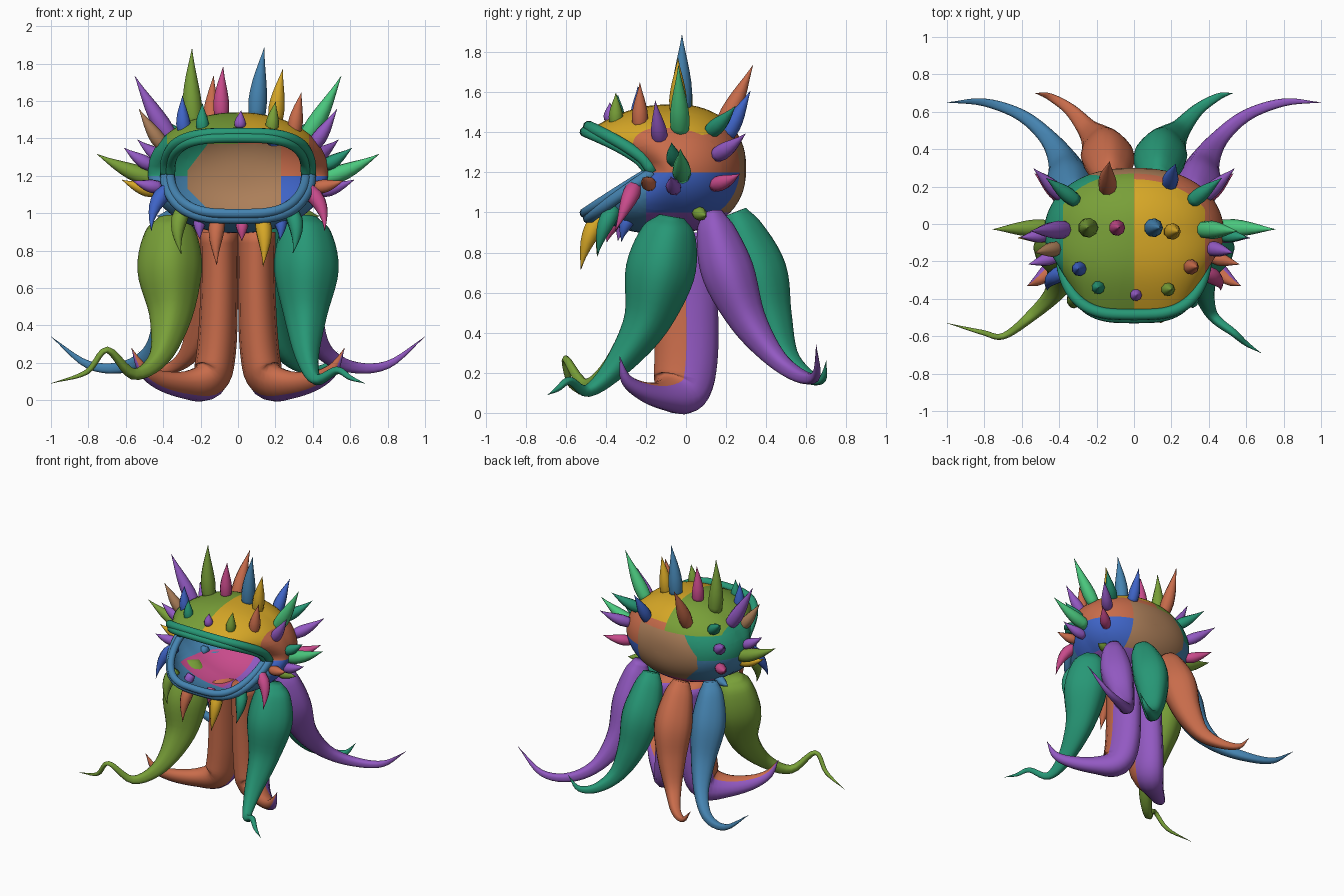
import bpy, bmesh
from math import sin, cos, pi, sqrt, copysign
from mathutils import Vector

cube = bpy.data.objects.get("Cube")
if cube:
    bpy.data.objects.remove(cube)

PALETTE = {
    "leaf_green": (.19, .35, .04), "yellow": (.68, .39, .02), "teal": (.02, .31, .18),
    "orange": (.58, .15, .07), "brown": (.41, .21, .1), "royal_blue": (.05, .13, .58),
    "steel_blue": (.06, .23, .44), "purple": (.29, .1, .54), "magenta": (.58, .07, .26),
    "mint": (.07, .58, .21)}
NAMES = list(PALETTE)
MATS = []
for name, rgb in PALETTE.items():
    m = bpy.data.materials.new(name)
    m.use_nodes = True
    m.diffuse_color = (*rgb, 1)
    m.node_tree.nodes["Principled BSDF"].inputs["Base Color"].default_value = (*rgb, 1)
    MATS.append(m)


def finish(name, bm):
    """Turn a bmesh into a smooth object."""
    me = bpy.data.meshes.new(name)
    bm.to_mesh(me)
    bm.free()
    for m in MATS:
        me.materials.append(m)
    for p in me.polygons:
        p.use_smooth = True
    bpy.context.collection.objects.link(bpy.data.objects.new(name, me))


def resample(pts, steps):
    """Catmull-Rom through points of any dimension."""
    pts = [Vector(p) for p in pts]
    ext = [2 * pts[0] - pts[1]] + pts + [2 * pts[-1] - pts[-2]]
    out = []
    for i in range(1, len(ext) - 2):
        a, b, c, d = ext[i - 1:i + 3]
        for k in range(steps):
            t = k / steps
            out.append(.5 * (2 * b + (c - a) * t + (2 * a - 5 * b + 4 * c - d) * t * t
                             + (3 * b - a - 3 * c + d) * t ** 3))
    return out + [pts[-1]]


def tube(bm, path, colors, sides=14, steps=5, squash=1, ridge=0):
    """Tapered tube along (x, y, z, radius) points; the second colour covers half the ring."""
    pts = resample(path, steps)
    u, rings = Vector((1, 0, 0)), []
    for i, p in enumerate(pts):
        t = (pts[min(i + 1, len(pts) - 1)].xyz - pts[max(i - 1, 0)].xyz).normalized()
        u = u - t * u.dot(t)
        if u.length < .1:
            u = t.orthogonal()
        u.normalize()
        v = t.cross(u)
        sq = squash + (1 - squash) * i / len(pts)
        ring = []
        for k in range(sides):
            a = 2 * pi * k / sides
            r = max(p[3], .001) * (1 + ridge * cos(4 * a))
            ring.append(bm.verts.new(p.xyz + u * r * cos(a) + v * r * sq * sin(a)))
        rings.append(ring)
    for r0, r1 in zip(rings, rings[1:]):
        for k in range(sides):
            j = (k + 1) % sides
            f = bm.faces.new((r0[k], r0[j], r1[j], r1[k]))
            f.material_index = NAMES.index(colors[0 if k < sides / 2 else -1])
    for ring in (rings[0][::-1], rings[-1]):
        bm.faces.new(ring).material_index = NAMES.index(colors[0])


def spow(v, e):
    return copysign(abs(v) ** e, v)


# Hollow body shell, open at the mouth
CENTER = Vector((0, -.04, 1.22))
SIZE = Vector((.48, .34, .32))


def rim(a, grow=0, back=0):
    c, s = spow(cos(a), .6), spow(sin(a), .65 if sin(a) > 0 else 1.05)
    return Vector(((.37 + grow) * c, -.17 - .32 * abs(sin(a)) + back, 1.2 + (.21 + grow) * s))


def shell_point(a, t):
    if t <= 1:
        r = sin(t * pi / 2) ** .85
        return CENTER + Vector((SIZE.x * r * cos(a), SIZE.y * cos(t * pi / 2), SIZE.z * r * sin(a)))
    u = t - 1
    side = shell_point(a, 1).lerp(rim(a), u)
    return side + Vector((cos(a), 0, sin(a))) * .04 * sin(pi * u)


def shell_color(c):
    right = c.x > 0
    slant = c.z - 1.3 * c.x < 1.58 and c.z + c.x > .86
    if c.y > .1 and -.27 < c.x < .23 and 1 < c.z < 1.37 and slant:
        return "brown"
    if abs(c.x) < .38 and c.z > (1.37 + .2 * c.y if right else 1.37):
        return "yellow" if right else "leaf_green"
    if c.z > 1.2:
        return "orange" if right else "teal"
    if c.y < -.2:
        return "steel_blue"
    if c.z < 1:
        return "purple" if right else "magenta"
    return "royal_blue" if right else "steel_blue"


bm = bmesh.new()
SEG, ROWS = 64, 32
pole = bm.verts.new(shell_point(0, 0))
rows = [[bm.verts.new(shell_point(2 * pi * k / SEG, 2 * i / ROWS)) for k in range(SEG)]
        for i in range(1, ROWS + 1)]
for k in range(SEG):
    j = (k + 1) % SEG
    bm.faces.new((pole, rows[0][j], rows[0][k]))
    for r0, r1 in zip(rows, rows[1:]):
        bm.faces.new((r0[k], r0[j], r1[j], r1[k]))
# Cut the shell along the patch borders so that they stay crisp
Z = (0, 0, 1)
X = (1, 0, 0)
CUTS = [((0, 0, h), Z) for h in (1, 1.2, 1.37)] + [((w, 0, 0), X) for w in (-.38, -.27, 0, .23, .38)]
CUTS += [((0, -.2, 0), (0, 1, 0)), ((0, 0, 1.37), (0, -.2, 1)),
         ((0, 0, 1.58), (-1.3, 0, 1)), ((0, 0, .86), (1, 0, 1))]
for co, no in CUTS:
    bmesh.ops.bisect_plane(bm, geom=bm.verts[:] + bm.edges[:] + bm.faces[:],
                           dist=1e-5, plane_co=co, plane_no=no)
bmesh.ops.recalc_face_normals(bm, faces=bm.faces)
for f in bm.faces:
    f.material_index = NAMES.index(shell_color(f.calc_center_median()))
finish("body_shell", bm)

# Double-ridged lips, upper and lower
for name, color, start in (("upper_lip", "teal", 0), ("lower_lip", "steel_blue", pi)):
    bm = bmesh.new()
    for grow, back, r in ((-.008, -.015, .026), (.018, .005, .03)):
        path = [(*rim(start + pi * k / 24, grow, back), r) for k in range(25)]
        tube(bm, path, [color], 10, 2)
    finish(name, bm)


def limb(name, colors, path, flip=1, **kw):
    bm = bmesh.new()
    tube(bm, [(x * flip, y, z, r) for x, y, z, r in path], colors, **kw)
    bmesh.ops.recalc_face_normals(bm, faces=bm.faces)
    finish(name, bm)


# Two thick central legs with curled feet
LEG = [(.1, 0, .9, .1), (.1, 0, .6, .1), (.115, 0, .27, .105), (.155, -.03, .115, .1),
       (.28, -.11, .085, .066), (.42, -.22, .11, .045), (.51, -.3, .17, .028), (.57, -.33, .28, 0)]
# Front tentacles
FRONT = [(.36, -.07, .98, .06), (.36, -.085, .9, .13), (.365, -.13, .7, .165), (.36, -.2, .45, .11)]
FRONT_L = FRONT + [(.37, -.35, .23, .06), (.42, -.49, .11, .03), (.53, -.58, .16, .02),
                   (.6, -.64, .12, .013), (.68, -.69, .09, 0)]
FRONT_R = FRONT + [(.42, -.36, .23, .055), (.56, -.5, .14, .03), (.7, -.6, .27, .017),
                   (.81, -.58, .15, .014), (1, -.53, .09, 0)]
# Outer and inner back tentacles
OUTER = [(.3, .13, 1, .05), (.32, .15, .9, .095), (.34, .21, .7, .125), (.365, .31, .46, .088),
         (.45, .45, .27, .05), (.6, .58, .18, .034), (.8, .65, .19, .022), (1, .65, .34, 0)]
INNER = [(.13, .24, 1, .06), (.13, .28, .9, .105), (.14, .36, .7, .137), (.17, .42, .48, .105),
         (.24, .5, .28, .06), (.34, .61, .18, .035), (.45, .68, .17, .02), (.53, .7, .26, 0)]

for side, flip in (("left", 1), ("right", -1)):
    limb("leg_" + side, ["orange", "purple"], LEG, flip, squash=1.75)
    limb("front_tentacle_" + side, ["teal" if flip > 0 else "leaf_green"],
         FRONT_L if flip > 0 else FRONT_R, flip, ridge=.05, sides=20)
    limb("outer_back_tentacle_" + side, ["purple" if flip > 0 else "steel_blue"],
         OUTER, flip, ridge=.05, sides=20)
    limb("inner_back_tentacle_" + side, ["teal" if flip > 0 else "orange"],
         INNER, flip, ridge=.05, sides=20)


def spike(name, color, base, direction, length, bend):
    """Curved horn with a swollen base and a thin hooked tip."""
    d = direction.normalized()
    b, w = Vector(bend) * length, .026 + .075 * length
    path = [(*(base + d * length * t + b * t * t), w * r)
            for t, r in ((-.1, .85), (.2, 1), (.5, .75), (.78, .33), (1, 0))]
    bm = bmesh.new()
    tube(bm, path, [color], 9, 2)
    finish(name, bm)


# Crown spikes: colour, x, y, length
CROWN = [("leaf_green", -.24, -.02, .37), ("magenta", -.09, -.02, .24), ("steel_blue", .1, -.02, .34),
         ("yellow", .2, -.04, .25), ("orange", -.14, .19, .32), ("royal_blue", .19, .21, .23),
         ("royal_blue", -.29, -.24, .18), ("teal", -.19, -.34, .13), ("purple", .01, -.38, .08),
         ("leaf_green", .18, -.35, .14), ("orange", .3, -.23, .2)]
for color, x, y, length in CROWN:
    front = y < -.2
    k = max(.1, 1 - (x / SIZE.x) ** 2 - (0 if front else ((y - CENTER.y) / SIZE.y) ** 2))
    z = CENTER.z + SIZE.z * sqrt(k) - (.02 + .3 * (-.2 - y) if front else 0)
    lean = Vector((x * .4, (y + .02) * 2.4 if y > 0 else 0, 1))
    spike("crown_spike", color, Vector((x, y, z)), lean, length, (.08, 0, .04))

# Side spikes: left colour, right colour, y, z, length, vertical lean
SIDES = [("mint", "purple", -.03, 1.42, .32, 1.5), ("purple", "brown", -.13, 1.37, .2, 1.3),
         ("mint", "leaf_green", -.02, 1.19, .29, .3), ("teal", "teal", .13, 1.41, .21, .6),
         ("purple", "purple", .16, 1.29, .21, .5), ("magenta", "magenta", .15, 1.14, .18, .2),
         ("teal", "purple", -.06, 1.26, .15, .5), ("purple", "yellow", -.06, 1.12, .17, .2),
         ("leaf_green", "steel_blue", .06, 1.0, .12, -.3), ("magenta", "royal_blue", -.26, 1.12, .24, -.8),
         ("orange", "purple", -.18, 1.14, .14, .1)]
for left, right, y, z, length, rise in SIDES:
    k = max(.1, 1 - ((z - CENTER.z) / SIZE.z) ** 2 - ((y - CENTER.y) / SIZE.y) ** 2 * .8)
    for s, color in ((1, left), (-1, right)):
        base = Vector((s * SIZE.x * sqrt(k), y, z))
        if y < -.2:
            base.x = s * .38
        out = Vector((s, max(y, 0) * 6 + min(y, 0) * 1.5, rise))
        hook = (-s * .4, -.1, -.3) if rise < -.5 else (0, 0, .15)
        spike("side_spike", color, base, out, length, hook)

# Hanging spikes under the lower jaw: colour, x, y, length
BEARD = [("leaf_green", -.3, -.37, .24), ("orange", -.11, -.44, .24), ("yellow", .13, -.44, .25),
         ("teal", .29, -.37, .23), ("purple", -.2, -.3, .12), ("magenta", .02, -.36, .1),
         ("royal_blue", .22, -.28, .13)]
for color, x, y, length in BEARD:
    base = Vector((x, y, .95 + x * x * .6))
    spike("beard_spike", color, base, Vector((x * 1.6, -.65, -1)), length, (-x * 1.2, .2, -.15))
